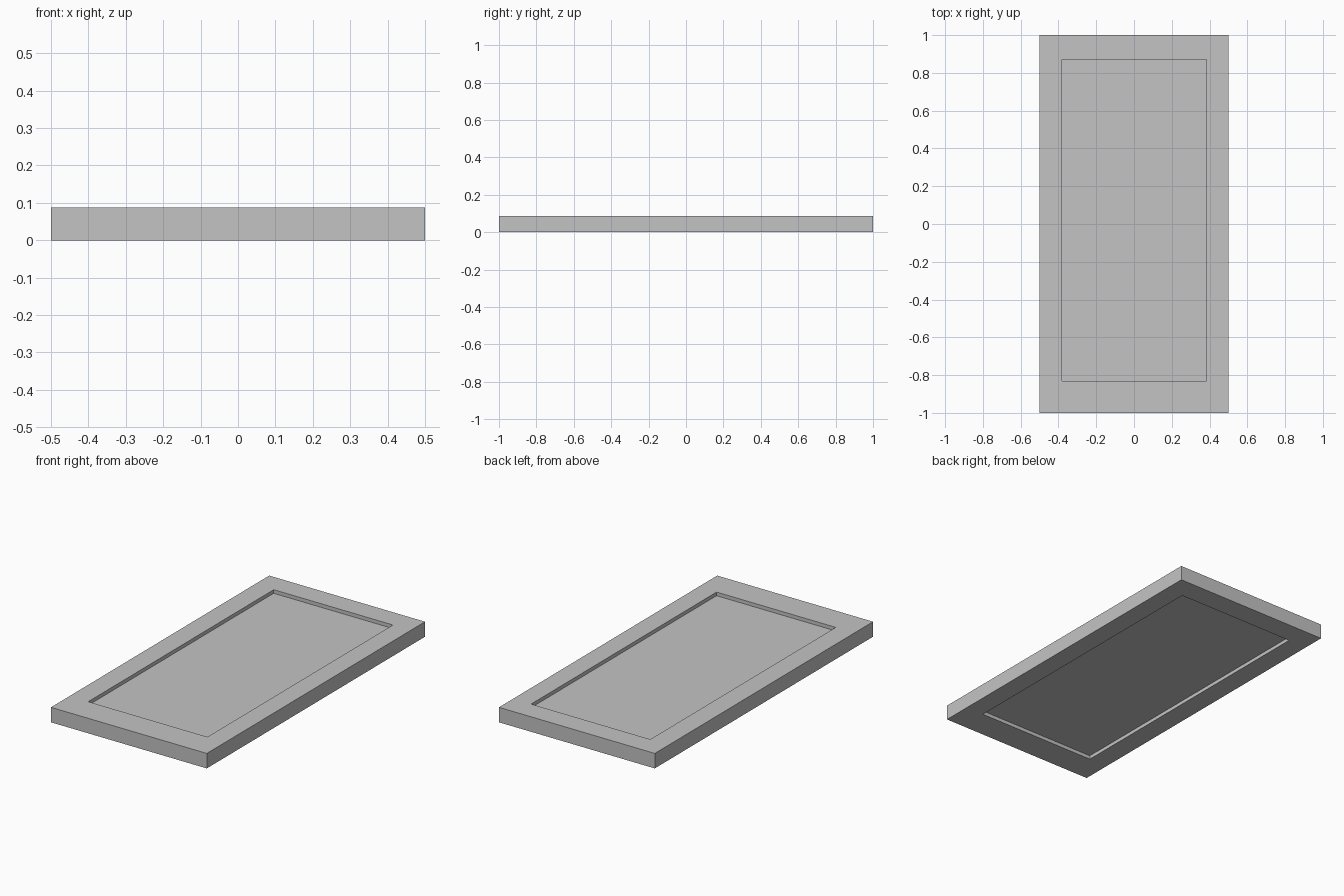
import bpy

if "Cube" in bpy.data.objects:
    bpy.data.objects.remove(bpy.data.objects["Cube"], do_unlink=True)

# One plain grey for the whole door
grey = bpy.data.materials.new("light_grey")
grey.use_nodes = True
colour = (0.55, 0.55, 0.55, 1)
grey.diffuse_color = colour
grey.node_tree.nodes["Principled BSDF"].inputs["Base Color"].default_value = colour


def board(name, x, y, z):
    """Box spanning the given (low, high) ranges."""
    spans = (x, y, z)
    bpy.ops.mesh.primitive_cube_add(size=1)
    obj = bpy.context.object
    obj.name = name
    obj.location = [(low + high) / 2 for low, high in spans]
    obj.scale = [high - low for low, high in spans]
    bpy.ops.object.transform_apply(location=True, scale=True)
    obj.data.materials.append(grey)
    return obj


# Outer size, and the edges of the opening
W, L, T = 0.5, 1.0, 0.087
LEFT, RIGHT = 0.385, -0.38
FRONT, BACK = -0.83, 0.87
RECESS = 0.021

# Full-length stiles, with the rails fitted between them
board("right_stile", (-W, RIGHT), (-L, L), (0, T))
board("left_stile", (LEFT, W), (-L, L), (0, T))
board("front_rail", (RIGHT, LEFT), (-L, FRONT), (0, T))
board("back_rail", (RIGHT, LEFT), (BACK, L), (0, T))

# Thinner panel, recessed on both sides
board("centre_panel", (RIGHT, LEFT), (FRONT, BACK), (RECESS, T - RECESS))
